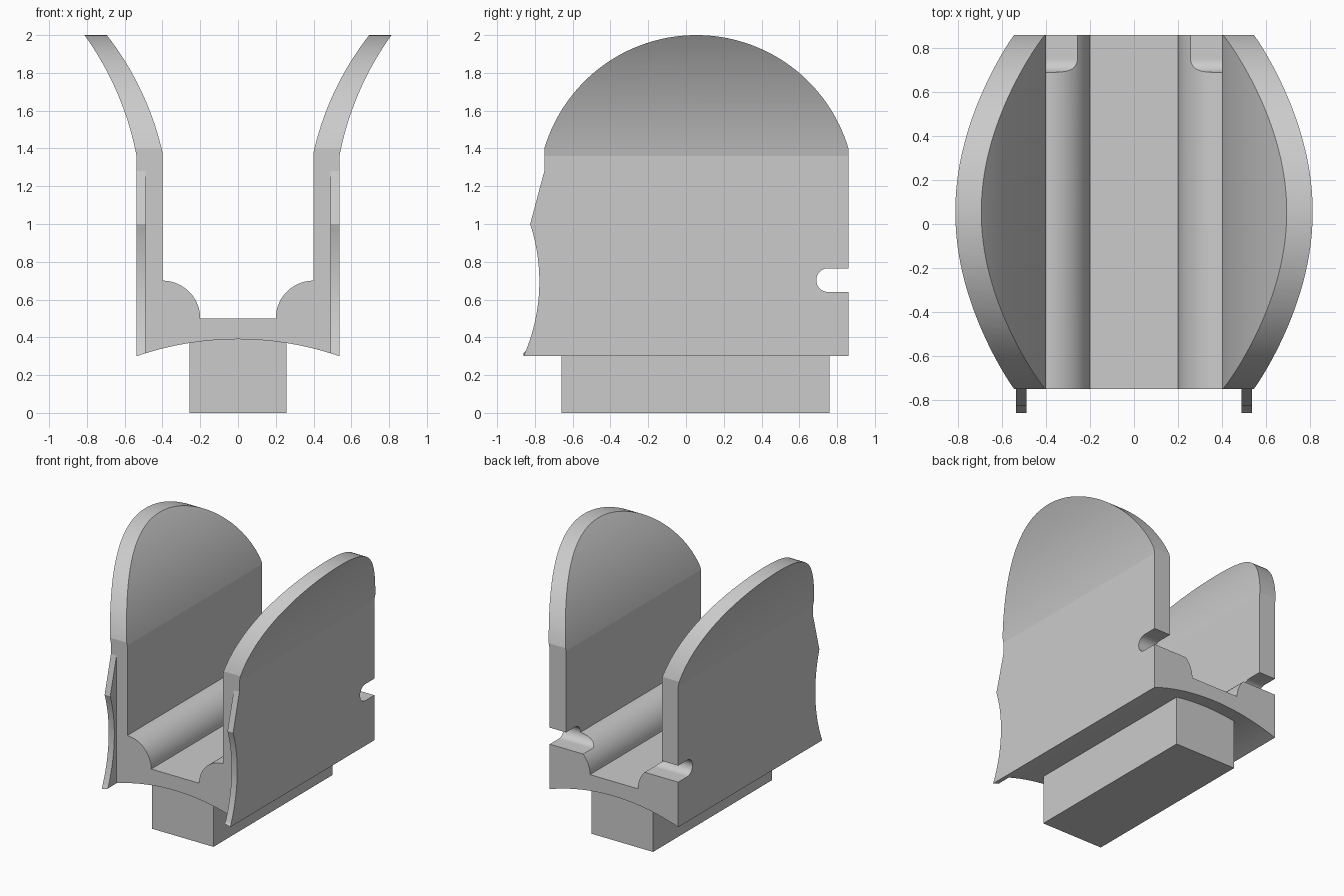
import bpy, bmesh, math
from mathutils import Vector

if "Cube" in bpy.data.objects:
    bpy.data.objects.remove(bpy.data.objects["Cube"])

grey = bpy.data.materials.new("light grey")
grey.use_nodes = True
COLOUR = (0.6, 0.6, 0.6, 1)
grey.diffuse_color = COLOUR
grey.node_tree.nodes["Principled BSDF"].inputs["Base Color"].default_value = COLOUR


def arc(a, b, bulge, n=24):
    """Points on a circular arc from a to b; bulge is the height left of the chord."""
    a, b = Vector(a), Vector(b)
    chord = b - a
    half = 2 * math.atan(2 * bulge / chord.length)
    radius = chord.length / 2 / math.sin(half)
    left = Vector((-chord.y, chord.x)).normalized()
    centre = (a + b) / 2 + left * (bulge - radius)
    start = a - centre
    pts = []
    for i in range(n + 1):
        t = -2 * half * i / n
        c, s = math.cos(t), math.sin(t)
        pts.append(tuple(centre + Vector((c * start.x - s * start.y,
                                          s * start.x + c * start.y))))
    return pts


def prism(name, outline, axis, lo, hi):
    """Extrude a closed outline along x (outline is y, z) or y (outline is x, z)."""
    bm = bmesh.new()
    place = (lambda p, d: (d, *p)) if axis == "x" else (lambda p, d: (p[0], d, p[1]))
    rings = [[bm.verts.new(place(p, d)) for p in outline] for d in (lo, hi)]
    bm.faces.new(rings[0])
    bm.faces.new(rings[1])
    n = len(outline)
    for i in range(n):
        j = (i + 1) % n
        bm.faces.new((rings[0][i], rings[0][j], rings[1][j], rings[1][i]))
    bmesh.ops.recalc_face_normals(bm, faces=bm.faces)
    mesh = bpy.data.meshes.new(name)
    bm.to_mesh(mesh)
    bm.free()
    mesh.materials.append(grey)
    obj = bpy.data.objects.new(name, mesh)
    bpy.context.collection.objects.link(obj)
    return obj


def smooth(obj):
    bpy.ops.object.select_all(action="DESELECT")
    obj.select_set(True)
    bpy.context.view_layer.objects.active = obj
    bpy.ops.object.shade_smooth_by_angle(angle=math.radians(10))


FRONT, BACK, WALL = -0.75, 0.86, 0.537

# Cradle cross-section: flared walls, rounded trough, arched underside
outer = arc((WALL, 1.36), (0.85, 2.05), 0.045)
inner = arc((0.735, 2.05), (0.40, 1.38), -0.045)
fillet = arc((0.40, 0.70), (0.20, 0.50), -0.0586)
right_half = outer + inner + fillet
left_half = [(-x, z) for x, z in reversed(right_half)]
underside = arc((-WALL, 0.30), (WALL, 0.30), 0.09, 32)
cradle = prism("cradle", right_half + left_half + underside, "y", FRONT - 0.1, BACK + 0.1)

# Side outline: domed top and a rounded slot in the back edge
dome = arc((FRONT, 1.40), (BACK, 1.40), 0.60, 64)
slot = ([(BACK, 0.765)] + arc((0.752, 0.765), (0.752, 0.64), -0.0624)
        + [(BACK, 0.64)])
trim = prism("side_trim", [(FRONT, 0.1)] + dome + slot + [(BACK, 0.1)], "x", -1.2, 1.2)
trim.hide_render = True

cut = cradle.modifiers.new("side outline", "BOOLEAN")
cut.operation = "INTERSECT"
cut.solver = "EXACT"
cut.object = trim
bpy.context.view_layer.update()
graph = bpy.context.evaluated_depsgraph_get()
trimmed = bpy.data.meshes.new_from_object(cradle.evaluated_get(graph))
cradle.modifiers.clear()
cradle.data = trimmed
bpy.data.objects.remove(trim)
smooth(cradle)

# Thin curved fins along the front edges of both walls
fin_outline = ([(FRONT, 0.30), (FRONT, 1.28), (-0.825, 1.0)]
               + arc((-0.825, 1.0), (-0.86, 0.30), 0.065)[1:])
for side, name in ((1, "left_fin"), (-1, "right_fin")):
    lo, hi = sorted((side * 0.49, side * WALL))
    fin = prism(name, fin_outline, "x", lo, hi)
    for v in fin.data.vertices:
        if v.co.z < 0.301 and abs(v.co.x) < 0.5:
            v.co.z += 0.015
    smooth(fin)

# Rectangular foot block
prism("foot", [(-0.257, 0), (0.257, 0), (0.257, 0.40), (-0.257, 0.40)], "y", -0.66, 0.76)
